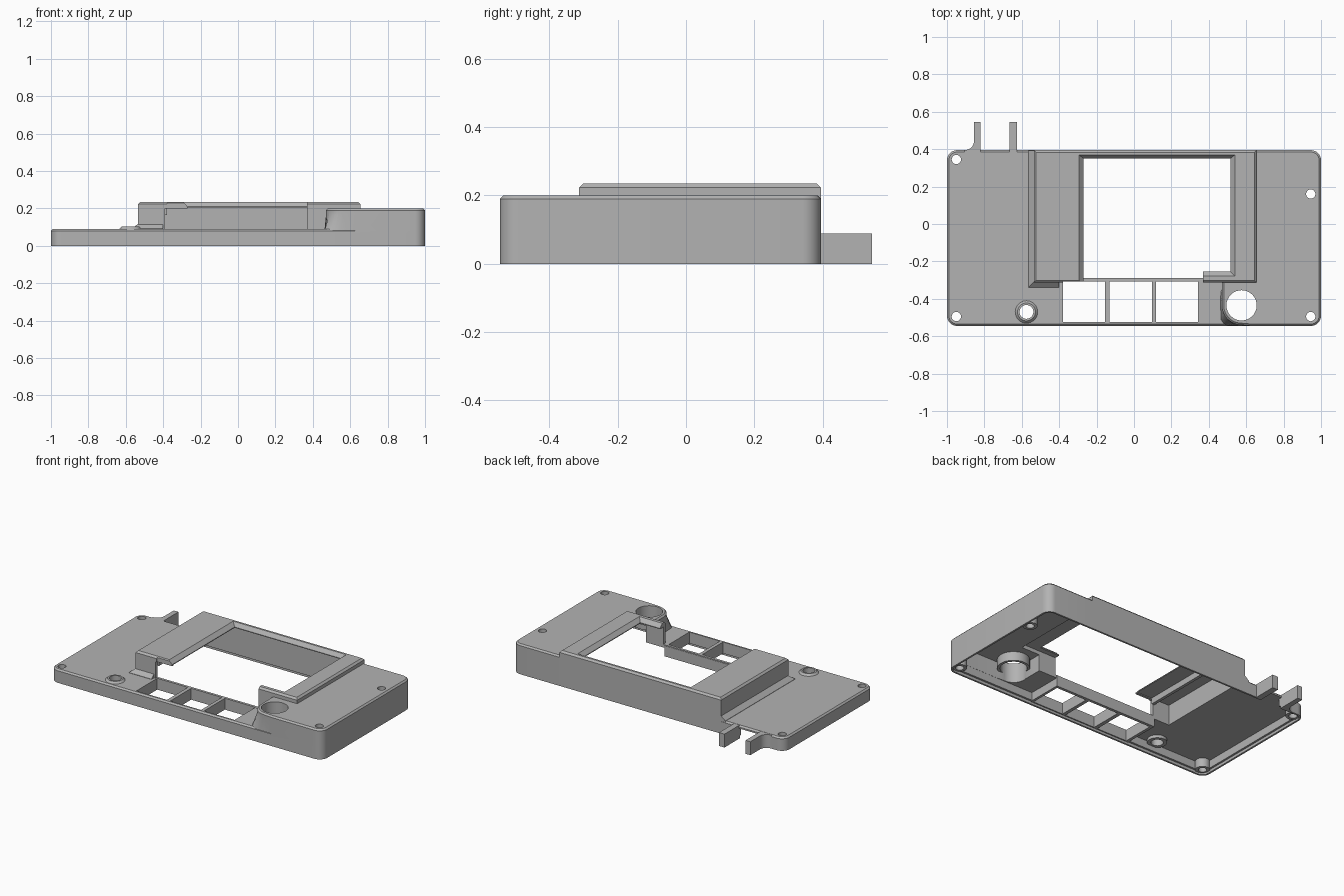
import bpy, bmesh
from math import pi, cos, sin

cube = bpy.data.objects.get("Cube")
if cube:
    bpy.data.objects.remove(cube)

grey = bpy.data.materials.new("plain grey")
grey.use_nodes = True
grey.diffuse_color = (0.45, 0.45, 0.45, 1)
grey.node_tree.nodes["Principled BSDF"].inputs["Base Color"].default_value = grey.diffuse_color


def loft(name, rings, bevel=0.0):
    """Closed solid through outlines, given as (points, height); bevel chamfers the top rim."""
    bm = bmesh.new()
    loops = [[bm.verts.new((x, y, z)) for x, y in pts] for pts, z in rings]
    n = len(loops[0])
    for a, b in zip(loops, loops[1:]):
        for i in range(n):
            j = (i + 1) % n
            bm.faces.new((a[i], a[j], b[j], b[i]))
    bm.faces.new(loops[0][::-1])
    top = bm.faces.new(loops[-1])
    bmesh.ops.recalc_face_normals(bm, faces=bm.faces)
    if bevel:
        bmesh.ops.bevel(bm, geom=list(top.edges), offset=bevel, segments=1,
                        affect='EDGES', clamp_overlap=True)
    mesh = bpy.data.meshes.new(name)
    bm.to_mesh(mesh)
    bm.free()
    mesh.materials.append(grey)
    obj = bpy.data.objects.new(name, mesh)
    bpy.context.collection.objects.link(obj)
    return obj


def prism(name, pts, z0, z1, bevel=0.0):
    return loft(name, [(pts, z0), (pts, z1)], bevel)


def rect(x0, x1, y0, y1):
    return [(x0, y0), (x1, y0), (x1, y1), (x0, y1)]


def arc(x, y, r, a0, a1, n=8):
    return [(x + r * cos(a0 + (a1 - a0) * i / n), y + r * sin(a0 + (a1 - a0) * i / n))
            for i in range(n + 1)]


def circle(x, y, r, n=32):
    return arc(x, y, r, 0, 2 * pi, n)[:-1]


def body_outline(d):
    """Rounded rectangle of the whole case, inset by d."""
    r = 0.055 - d
    return (arc(0.945, 0.345, r, 0, pi / 2) + arc(-0.945, 0.345, r, pi / 2, pi)
            + arc(-0.945, -0.485, r, pi, 1.5 * pi) + arc(0.945, -0.485, r, 1.5 * pi, 2 * pi))


def block_outline(d):
    """Raised right end, curving around the round opening, inset by d."""
    r = 0.055 - d
    return (arc(0.945, 0.345, r, 0, pi / 2) + [(0.47 + d, 0.40 - d)]
            + arc(0.575, -0.43, 0.105 - d, pi, 1.45 * pi, 12)
            + [(0.63, -0.54 + d)] + arc(0.945, -0.485, r, 1.5 * pi, 2 * pi))


def combine(target, tools, operation):
    """Apply a boolean with each tool, then discard the tools."""
    for tool in tools:
        mod = target.modifiers.new("bool", 'BOOLEAN')
        mod.object, mod.operation, mod.solver = tool, operation, 'EXACT'
    graph = bpy.context.evaluated_depsgraph_get()
    mesh = bpy.data.meshes.new_from_object(target.evaluated_get(graph))
    target.modifiers.clear()
    target.data = mesh
    for tool in tools:
        bpy.data.objects.remove(tool)


screws = [(-0.95, 0.35), (-0.95, -0.49), (0.945, 0.165), (0.945, -0.49)]
knob = (0.575, -0.43)
port = (-0.575, -0.465)

# Outer form: low plate, raised right end, screen bezel and its sloped foot
case = prism("case_shell", body_outline(0), 0, 0.09, 0.01)
flare = [(max(x, 0.462), max(y, -0.538)) for x, y in circle(*knob, 0.14)]
combine(case, [
    prism("right_block", block_outline(0), 0, 0.2, 0.01),
    prism("bezel", rect(-0.535, 0.655, -0.308, 0.40), 0, 0.235, 0.012),
    loft("bezel_foot", [(rect(-0.565, -0.40, -0.335, 0.399), 0.08),
                        (rect(-0.565, -0.40, -0.335, 0.399), 0.092),
                        (rect(-0.53, -0.40, -0.30, 0.399), 0.122)]),
    loft("knob_flare", [(flare, 0.08), (circle(*knob, 0.104), 0.17)]),
    # Two cable guide prongs at the back
    prism("left_prong", [(-0.82, 0.36), (-0.82, 0.55), (-0.855, 0.55)]
          + arc(-0.905, 0.45, 0.05, 0, -pi / 2) + [(-0.905, 0.36)], 0, 0.089),
    prism("right_prong", rect(-0.665, -0.625, 0.36, 0.55), 0, 0.089),
], 'UNION')

# Hollow underside with a stepped rim, and the screen opening
combine(case, [
    prism("low_cavity", body_outline(0.025), -0.1, 0.07),
    prism("rim_step", body_outline(0.012), -0.1, 0.018),
    prism("block_cavity", block_outline(0.026), -0.1, 0.18),
    prism("bezel_cavity", rect(-0.515, 0.63, -0.285, 0.378), -0.1, 0.205),
    loft("screen_opening", [(rect(-0.27, 0.515, -0.25, 0.355), 0.19),
                            (rect(-0.27, 0.515, -0.25, 0.355), 0.21),
                            (rect(-0.295, 0.54, -0.275, 0.375), 0.236),
                            (rect(-0.295, 0.54, -0.275, 0.375), 0.3)]),
    loft("front_opening", [(rect(-0.27, 0.37, -0.32, -0.2), 0.0905),
                           (rect(-0.27, 0.37, -0.32, -0.2), 0.21),
                           (rect(-0.295, 0.37, -0.32, -0.2), 0.236),
                           (rect(-0.295, 0.37, -0.32, -0.2), 0.3)]),
    prism("front_gap", rect(-0.39, 0.37, -0.34, -0.27), 0.0905, 0.2),
    prism("cable_gap", rect(-0.82, -0.665, 0.3, 0.6), -0.1, 0.07),
], 'DIFFERENCE')

# Screw bosses, port ring, knob tube, button frame and ceiling rib
adds = [prism("boss", circle(x, y, 0.044), 0.012, 0.185 if x > 0 else 0.08) for x, y in screws]
adds += [
    prism("port_ring", circle(*port, 0.06), 0.05, 0.102, 0.012),
    prism("knob_tube", circle(*knob, 0.098), 0.12, 0.19),
    prism("button_frame", rect(-0.40, 0.36, -0.53, -0.283), 0.015, 0.085),
    prism("bezel_rib", rect(-0.40, -0.38, -0.284, 0.379), 0.165, 0.215),
]
combine(case, adds, 'UNION')

# Through holes
holes = [prism("screw_hole", circle(x, y, 0.025, 20), -0.1, 0.4) for x, y in screws]
holes += [prism("port_hole", circle(*port, 0.037), -0.1, 0.4),
          prism("knob_hole", circle(*knob, 0.081), -0.1, 0.4)]
holes += [prism("window", rect(x, x + 0.225, -0.52, -0.302), -0.1, 0.3)
          for x in (-0.38, -0.13, 0.118)]
combine(case, holes, 'DIFFERENCE')

# Smooth the round corners, keep the chamfers crisp, centre front to back
bpy.ops.object.select_all(action='DESELECT')
case.select_set(True)
bpy.context.view_layer.objects.active = case
bpy.ops.object.shade_smooth_by_angle(angle=pi / 7)
ys = [v.co.y for v in case.data.vertices]
case.location.y = -(min(ys) + max(ys)) / 2
